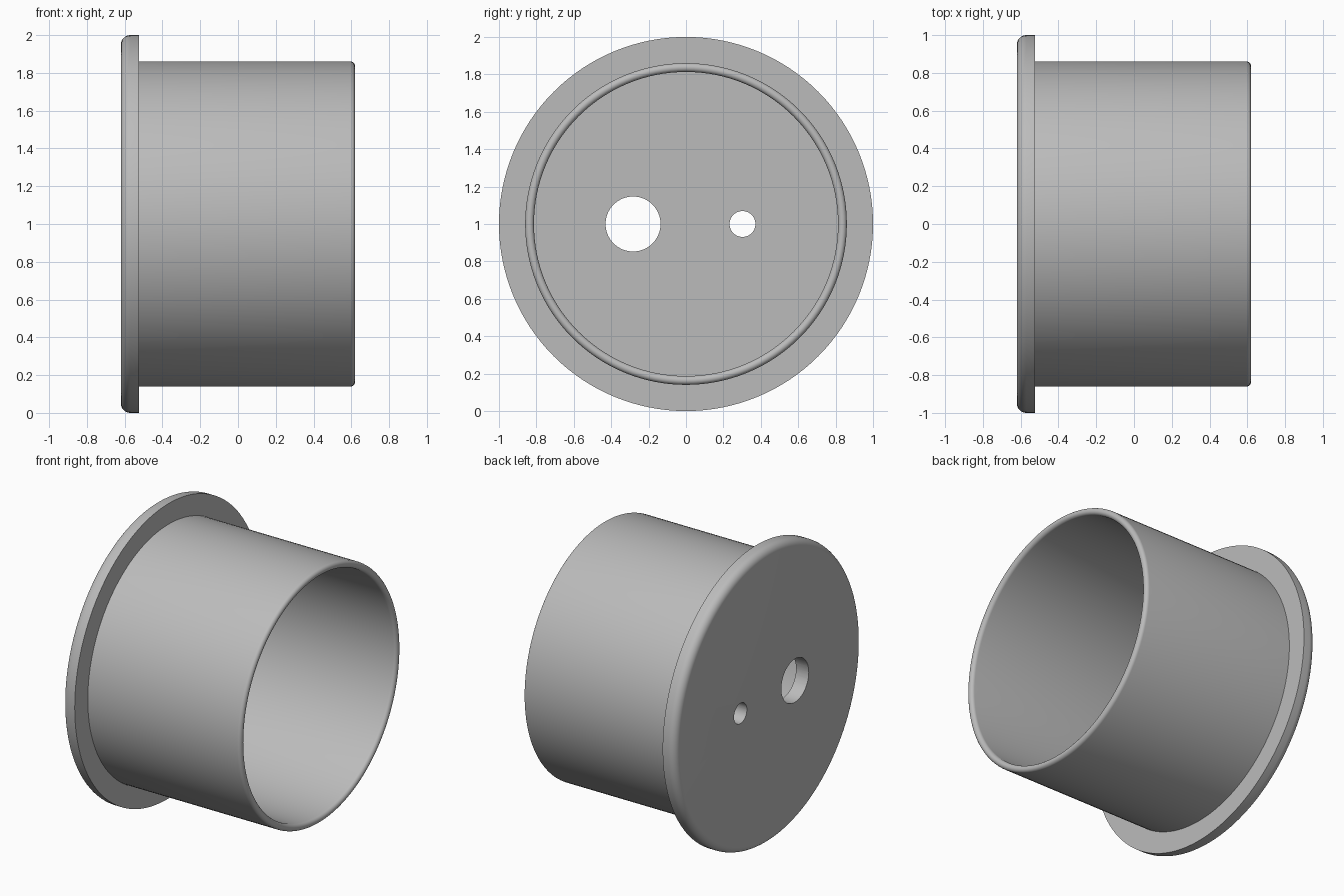
import bpy, bmesh, math
from mathutils import Vector

if "Cube" in bpy.data.objects:
    bpy.data.objects.remove(bpy.data.objects["Cube"])

AXIS_Z = 1.0
X0, X1 = -0.62, 0.62          # flange face, open rim
FLOOR = -0.525                # back of flange and inside floor
R_FLANGE, R_OUT, R_IN = 1.0, 0.86, 0.813

grey = bpy.data.materials.new("plain grey")
grey.diffuse_color = (0.5, 0.5, 0.5, 1)
grey.use_nodes = True
grey.node_tree.nodes["Principled BSDF"].inputs["Base Color"].default_value = grey.diffuse_color


def arc(cx, cr, rad, a0, a1, n):
    """Points of a fillet in the (x, radius) plane."""
    return [(cx + rad * math.cos(math.radians(a0 + (a1 - a0) * i / n)),
             cr + rad * math.sin(math.radians(a0 + (a1 - a0) * i / n)))
            for i in range(n + 1)]


def lathe(name, profile, steps=128):
    """Revolve an (x, radius) profile about the x axis."""
    bm = bmesh.new()
    verts = [bm.verts.new((x, 0, r)) for x, r in profile]
    edges = [bm.edges.new(p) for p in zip(verts, verts[1:])]
    bmesh.ops.spin(bm, geom=verts + edges, cent=(0, 0, 0), axis=(1, 0, 0),
                   angle=2 * math.pi, steps=steps, use_duplicate=False)
    bmesh.ops.remove_doubles(bm, verts=bm.verts, dist=1e-4)
    bmesh.ops.recalc_face_normals(bm, faces=bm.faces)
    mesh = bpy.data.meshes.new(name)
    bm.to_mesh(mesh)
    bm.free()
    mesh.materials.append(grey)
    ob = bpy.data.objects.new(name, mesh)
    bpy.context.collection.objects.link(ob)
    ob.location.z = AXIS_Z
    return ob


# Flanged cup: rounded flange edge, tube wall, rounded rim, flat floor
fil = 0.05
rim = (R_OUT - R_IN) / 2
profile = ([(X0, 0)]
           + arc(X0 + fil, R_FLANGE - fil, fil, 180, 90, 8)
           + [(FLOOR, R_FLANGE), (FLOOR, R_OUT)]
           + arc(X1 - rim, R_OUT - rim, rim, 90, -90, 12)
           + [(FLOOR, R_IN), (FLOOR, 0)])
cup = lathe("flanged_cup", profile)

# Two round holes through the floor
for name, y, r in (("large_hole_cutter", -0.283, 0.147),
                   ("small_hole_cutter", 0.302, 0.069)):
    cutter = lathe(name, [(X0 - 0.1, 0), (X0 - 0.1, r),
                          (FLOOR + 0.1, r), (FLOOR + 0.1, 0)], 64)
    cutter.location.y = y
    cutter.hide_render = True
    cutter.hide_set(True)
    mod = cup.modifiers.new(name, 'BOOLEAN')
    mod.operation = 'DIFFERENCE'
    mod.solver = 'EXACT'
    mod.object = cutter

# Apply the cuts, drop the cutters, then shade smooth with sharp edges kept
bpy.context.view_layer.objects.active = cup
cup.select_set(True)
for mod in list(cup.modifiers):
    cutter = mod.object
    bpy.ops.object.modifier_apply(modifier=mod.name)
    bpy.data.objects.remove(cutter)
bpy.ops.object.shade_smooth_by_angle(angle=math.radians(30))
